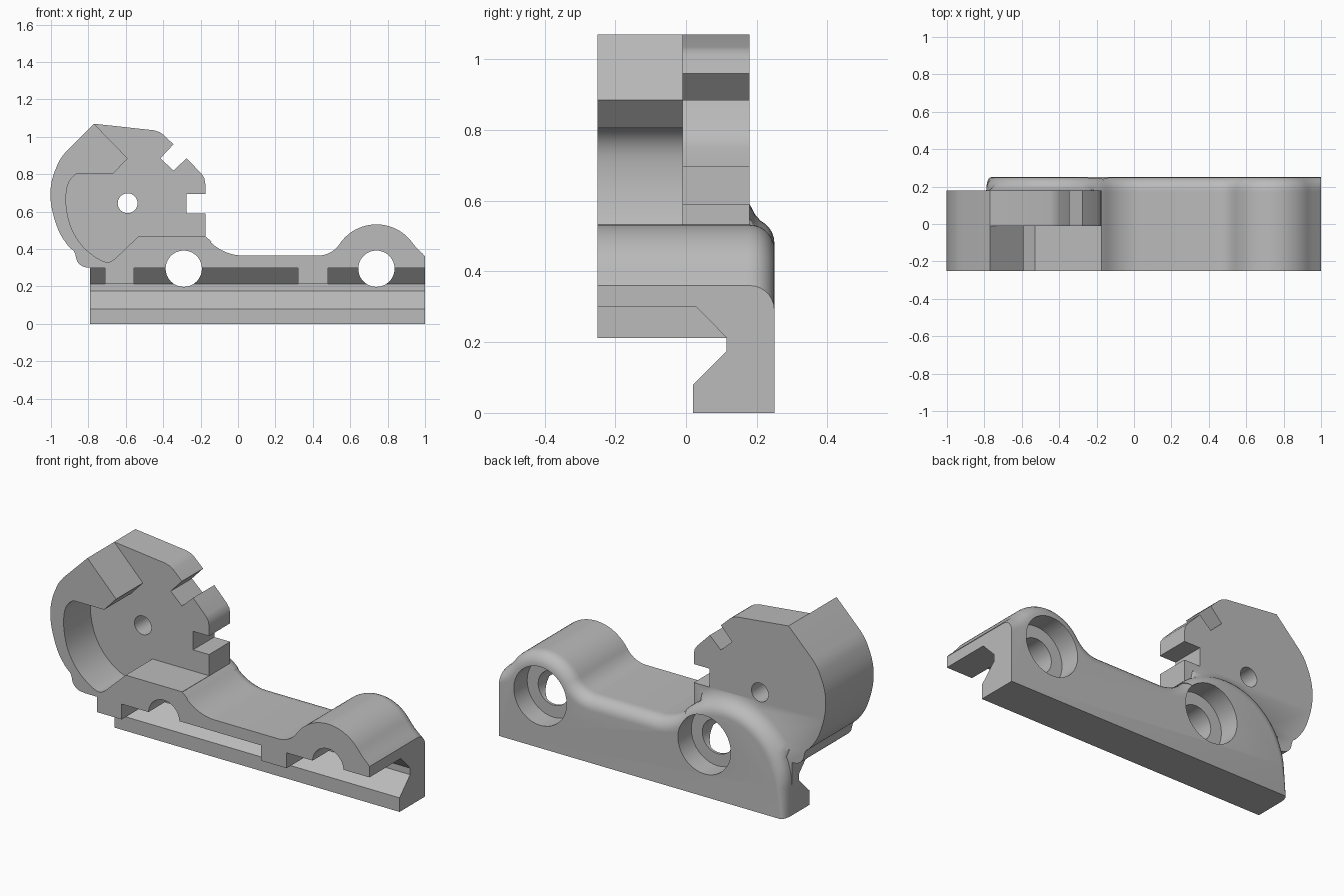
import bpy, bmesh, math
from mathutils import Vector

default = bpy.data.objects.get("Cube")
if default:
    bpy.data.objects.remove(default, do_unlink=True)

grey = bpy.data.materials.new("plain_grey")
grey.use_nodes = True
grey.diffuse_color = (0.5, 0.5, 0.5, 1)
grey.node_tree.nodes["Principled BSDF"].inputs["Base Color"].default_value = (0.5, 0.5, 0.5, 1)


def arc(cx, cz, r, a0, a1, n):
    """Points on an arc, angles in degrees."""
    angles = [math.radians(a0 + (a1 - a0) * i / n) for i in range(n + 1)]
    return [(cx + r * math.cos(a), cz + r * math.sin(a)) for a in angles]


def spline(pts, n=4):
    """Smooth curve through the points."""
    p = [Vector(q) for q in [pts[0]] + pts + [pts[-1]]]
    out = []
    for a, b, c, d in zip(p, p[1:], p[2:], p[3:]):
        for i in range(n):
            t = i / n
            v = 0.5 * (2 * b + (c - a) * t + (2 * a - 5 * b + 4 * c - d) * t * t
                       + (3 * b - a - 3 * c + d) * t ** 3)
            out.append((v.x, v.y))
    return out + [pts[-1]]


def loft(name, rings):
    """Closed solid through equal rings of 3D points."""
    bm = bmesh.new()
    rows = [[bm.verts.new(p) for p in ring] for ring in rings]
    for a, b in zip(rows, rows[1:]):
        for i in range(len(a)):
            j = (i + 1) % len(a)
            bm.faces.new((a[i], a[j], b[j], b[i]))
    bm.faces.new(rows[0])
    bm.faces.new(rows[-1])
    bmesh.ops.recalc_face_normals(bm, faces=bm.faces)
    mesh = bpy.data.meshes.new(name)
    bm.to_mesh(mesh)
    bm.free()
    mesh.materials.append(grey)
    ob = bpy.data.objects.new(name, mesh)
    bpy.context.collection.objects.link(ob)
    return ob


def prism_y(name, pts, y0, y1):
    return loft(name, [[(x, y, z) for x, z in pts] for y in (y0, y1)])


def prism_x(name, pts, x0, x1):
    return loft(name, [[(x, y, z) for y, z in pts] for x in (x0, x1)])


def combine(target, other, operation):
    mod = target.modifiers.new(operation, 'BOOLEAN')
    mod.operation = operation
    mod.solver = 'EXACT'
    mod.object = other
    bpy.context.view_layer.objects.active = target
    bpy.ops.object.modifier_apply(modifier=mod.name)
    bpy.data.objects.remove(other, do_unlink=True)


# Top line of the rail, from its left end over the boss, saddle and back hump
top = [(1, 0.36), (0.985, 0.378), (0.96, 0.4)]
top += arc(0.74, 0.295, 0.237, 36, 146, 24)
top += arc(0.427, 0.505, 0.14, 322, 270, 8)
top += arc(0.03, 0.618, 0.253, 270, 226, 8)
top += arc(-0.41, 0.17, 0.38, 45, 180, 28)


def rail_ring(y, inset, flare):
    """Rail outline moved inwards by inset, and flared out beside the plate."""
    ring = []
    for i, (x, z) in enumerate(top):
        a, b = top[max(i - 1, 0)], top[min(i + 1, len(top) - 1)]
        t = Vector((b[0] - a[0], b[1] - a[1])).normalized()
        n = Vector((t.y, -t.x)) if i else Vector((0, 1))
        fade = min(1, 0.35 + 0.65 * z / 0.3)
        d = inset * fade - (flare if x < -0.22 and z > 0.33 else 0)
        ring.append((x - n.x * d, y, z - n.y * d))
    return ring + [(-0.79 + 0.35 * inset, y, 0), (1, y, 0)]


# Rail with a rounded rear edge
R = 0.07
rings = [rail_ring(-0.25, 0, 0), rail_ring(0.17, 0, 0)]
for k in range(8):
    a = math.radians(90 * k / 7)
    dy = R * math.sin(a)
    rings.append(rail_ring(0.18 + dy, R * (1 - math.cos(a)), 0.04 * max(0, 1 - dy / 0.035) ** 2))
body = loft("bracket_body", rings)

# Upright plate with its notches and curved outer rim
rim = spline([(-0.77, 1.07), (-0.92, 0.92), (-0.97, 0.84), (-1, 0.74), (-0.998, 0.63),
              (-0.96, 0.5), (-0.91, 0.42), (-0.875, 0.385), (-0.86, 0.335), (-0.83, 0.307), (-0.79, 0.3)])
rim = rim[:1] + rim[4:]
plate = [(-0.79, 0.1), (-0.7, 0.1), (-0.7, 0.36), (-0.175, 0.36),
         (-0.175, 0.59), (-0.275, 0.59), (-0.275, 0.695), (-0.175, 0.695),
         (-0.175, 0.75), (-0.18, 0.78), (-0.197, 0.805), (-0.275, 0.885), (-0.345, 0.82),
         (-0.415, 0.885), (-0.345, 0.96), (-0.4, 1.012), (-0.42, 1.026), (-0.45, 1.035)]
combine(body, prism_y("plate", plate + rim, -0.25, 0.18), 'UNION')

# Pocket in the front of the plate
curve = spline([(-0.83, 0.805), (-0.865, 0.8), (-0.9, 0.765), (-0.917, 0.71), (-0.917, 0.62),
                (-0.89, 0.51), (-0.83, 0.415), (-0.75, 0.35), (-0.69, 0.33), (-0.645, 0.36)])
pocket = [(-0.88, 1.183), (-0.59, 0.885), (-0.665, 0.805)] + curve
pocket += [(-0.53, 0.47), (-0.1, 0.47), (-0.1, 1.183)]
combine(body, prism_y("pocket_cutter", pocket, -0.3, -0.01), 'DIFFERENCE')

# Undercut below the rail, deeper between the two ribs
undercut = [(-0.3, -0.1), (0.02, -0.1), (0.02, 0.08), (0.115, 0.175), (0.115, 0.212), (-0.3, 0.212)]
combine(body, prism_x("undercut_cutter", undercut, -1.1, 1.1), 'DIFFERENCE')
recess = [(-0.3, 0.19), (0.1, 0.19), (0.115, 0.212), (0.03, 0.299), (-0.3, 0.299)]
for x0, x1 in ((-0.795, -0.71), (-0.555, 0.32), (0.48, 1.1)):
    combine(body, prism_x("recess_cutter", recess, x0, x1), 'DIFFERENCE')

# Counterbored screw holes and the small pivot hole
for x, z, r, y0 in ((-0.29, 0.295, 0.097, -0.3), (0.74, 0.295, 0.097, -0.3),
                    (-0.29, 0.295, 0.166, 0.13), (0.74, 0.295, 0.166, 0.13),
                    (-0.59, 0.645, 0.053, -0.3)):
    circle = arc(x, z, r, 0, 360, 40)[:-1]
    combine(body, prism_y("hole_cutter", circle, y0, 0.3), 'DIFFERENCE')

# Smooth shading with sharp edges kept
bpy.ops.object.select_all(action='DESELECT')
body.select_set(True)
bpy.context.view_layer.objects.active = body
bpy.ops.object.shade_smooth_by_angle(angle=math.radians(30))
